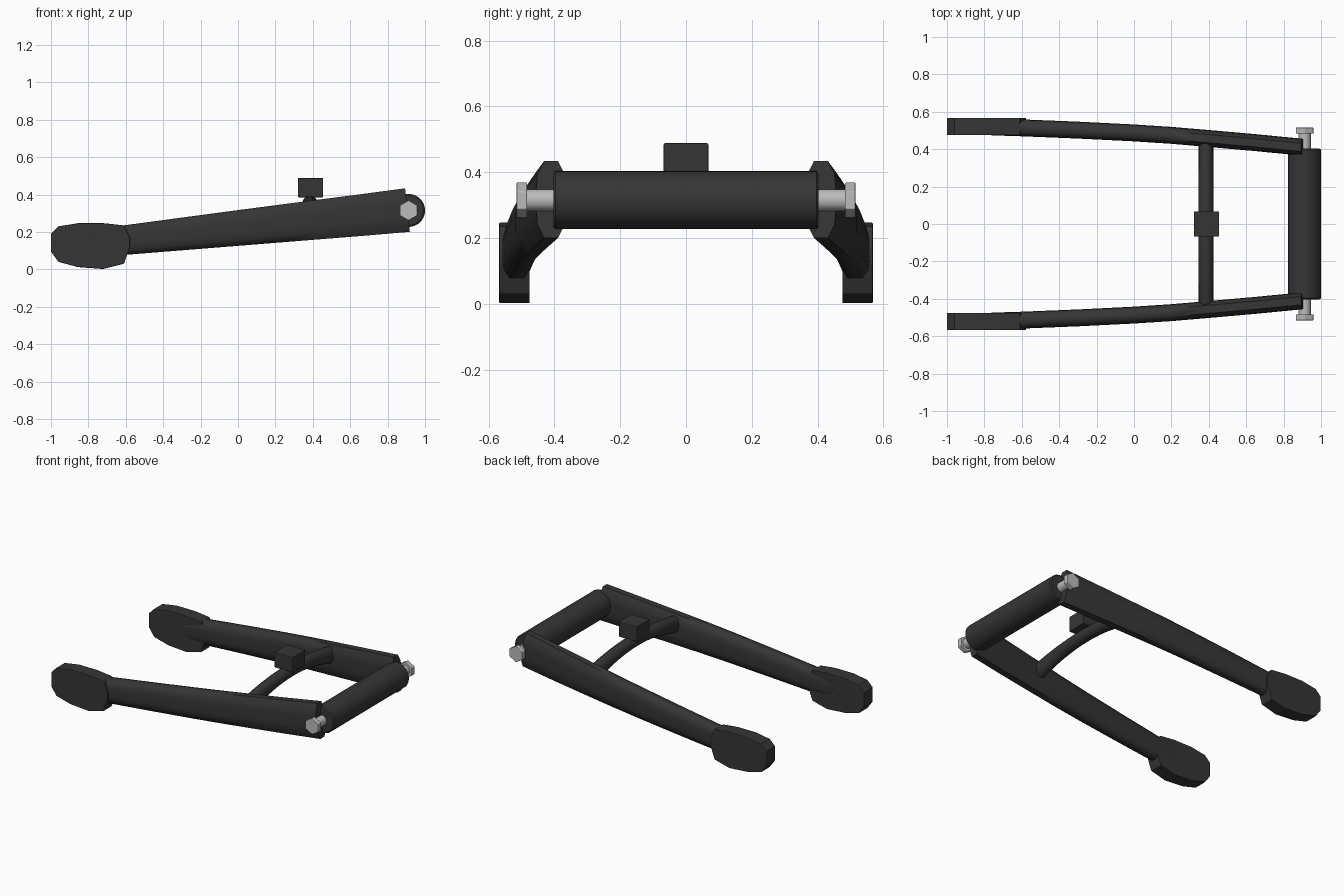
import bpy, bmesh, math
from mathutils import Vector

if "Cube" in bpy.data.objects:
    bpy.data.objects.remove(bpy.data.objects["Cube"])


def material(name, rgb):
    m = bpy.data.materials.new(name)
    m.diffuse_color = (*rgb, 1)
    m.use_nodes = True
    m.node_tree.nodes["Principled BSDF"].inputs["Base Color"].default_value = m.diffuse_color
    return m


BLACK = material("black plastic", (0.036, 0.036, 0.036))
STEEL = material("steel", (0.5, 0.5, 0.5))


def finish(name, bm, mat, smooth=None, bevel=0):
    bmesh.ops.recalc_face_normals(bm, faces=bm.faces)
    me = bpy.data.meshes.new(name)
    bm.to_mesh(me)
    bm.free()
    me.materials.append(mat)
    ob = bpy.data.objects.new(name, me)
    bpy.context.collection.objects.link(ob)
    if bevel:
        b = ob.modifiers.new("bevel", 'BEVEL')
        b.width = bevel
        b.segments = 2
        b.limit_method = 'ANGLE'
        b.angle_limit = math.radians(50)
    if smooth:
        bpy.ops.object.select_all(action='DESELECT')
        ob.select_set(True)
        bpy.context.view_layer.objects.active = ob
        bpy.ops.object.shade_smooth_by_angle(angle=math.radians(smooth))
    return ob


def loft(rings):
    """Skin a list of closed rings and cap both ends."""
    bm = bmesh.new()
    rows = [[bm.verts.new(p) for p in r] for r in rings]
    n = len(rows[0])
    for a, b in zip(rows, rows[1:]):
        for i in range(n):
            j = (i + 1) % n
            bm.faces.new((a[i], a[j], b[j], b[i]))
    bm.faces.new(rows[0])
    bm.faces.new(rows[-1])
    return bm


def disc(y, r, n, x=0.912, z=0.315):
    return [(x + r * math.sin(math.tau * i / n), y, z + r * math.cos(math.tau * i / n))
            for i in range(n)]


# Foot pad outline (x, z)
PAD = [(-1, .19), (-.96, .23), (-.855, .247), (-.72, .247), (-.61, .235), (-.578, .17),
       (-.578, .12), (-.61, .03), (-.72, .002), (-.855, .012), (-.96, .04), (-1, .095)]
# Arm section: thickness and height factors
SECTION = [(1, .32), (.92, .66), (.48, 1), (-.48, 1), (-.92, .66), (-1, .32),
           (-1, -.32), (-.92, -.66), (-.48, -1), (.48, -1), (.92, -.66), (1, -.32)]
# Arm path: x, y, z, half height
PATH = [(-.76, .519, .140, .070), (-.6, .514, .157, .079), (-.3, .502, .189, .087),
        (0, .487, .221, .095), (.2, .474, .242, .100), (.4, .457, .263, .105),
        (.65, .435, .289, .111), (.906, .410, .317, .117)]

for s, side in ((-1, "front"), (1, "back")):
    finish(side + "_foot_pad", loft([[(x, s * y, z) for x, z in PAD] for y in (.475, .568)]),
           BLACK, bevel=0.004)

    rings = []
    for x, y, z, h in PATH:
        up = Vector((-.106, 0, 1)).normalized()
        rings.append([Vector((x, s * (y + .045 * a), z)) + up * h * b for a, b in SECTION])
    finish(side + "_arm", loft(rings), BLACK, smooth=60)

    # Bolt shaft and hexagonal head
    finish(side + "_bolt_shaft", loft([disc(s * y, .033, 24) for y in (.39, .49)]), STEEL, smooth=40)
    finish(side + "_bolt_head", loft([disc(s * y, .054, 6) for y in (.483, .515)]), STEEL,
           bevel=0.003)

# Pivot tube with slightly rounded rims
finish("pivot_tube", loft([disc(y, r, 40) for y, r in
                           ((-.403, .080), (-.396, .088), (.396, .088), (.403, .080))]),
       BLACK, smooth=35)

# Arched cross bar, deeper towards the arms
rings = []
for k in range(17):
    t = k / 8 - 1
    zc, h = .355 - .062 * t * t, .039 + .021 * t * t
    rings.append([(.385 + .04 * math.cos(math.tau * i / 16), .445 * t,
                   zc + h * math.sin(math.tau * i / 16)) for i in range(16)])
finish("cross_bar", loft(rings), BLACK, smooth=40)

# Block on top of the cross bar
finish("top_block", loft([[(x, y, z) for x, y in ((.32, -.068), (.455, -.068), (.455, .068), (.32, .068))]
                          for z in (.385, .488)]), BLACK, bevel=0.004)
